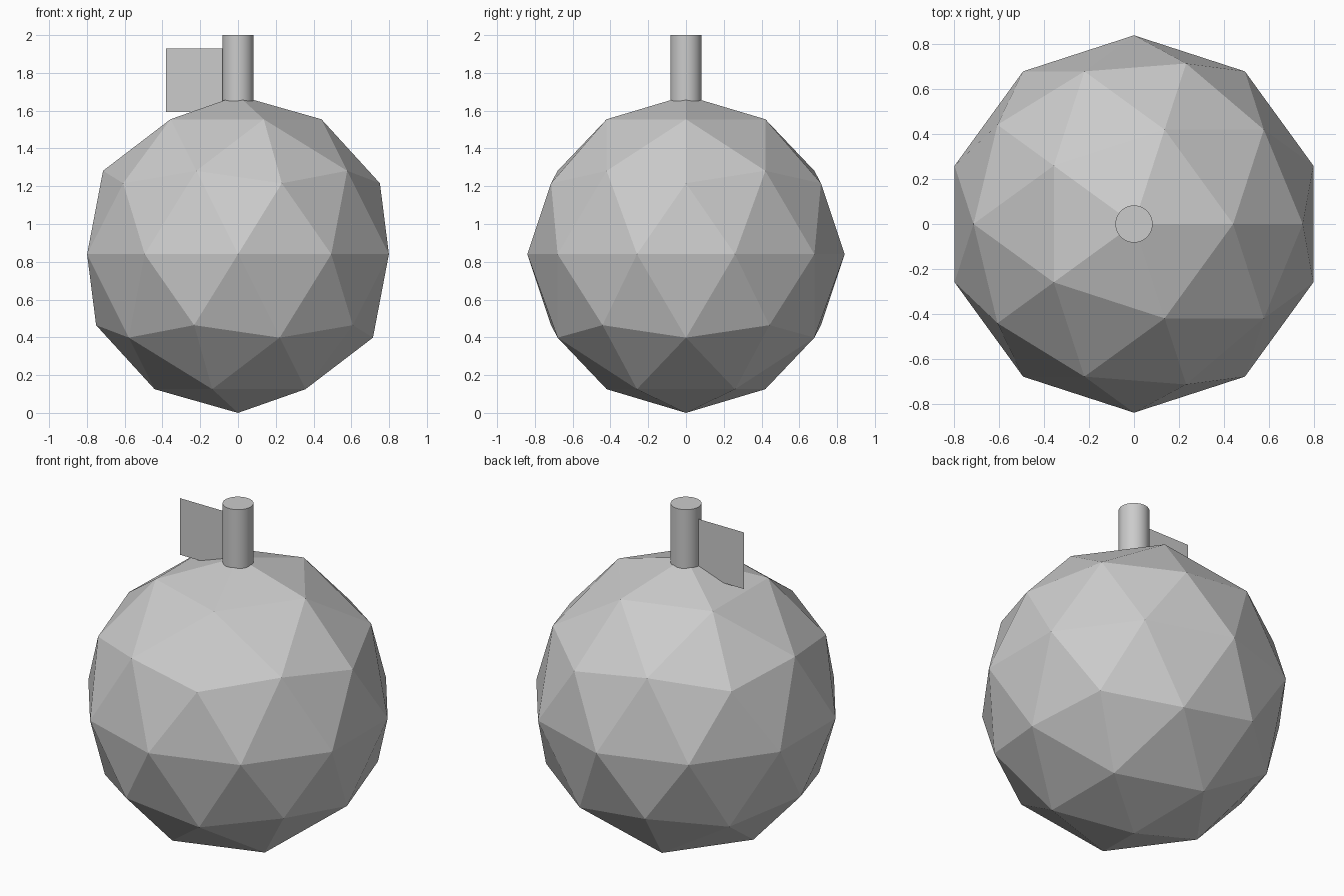
import bpy
from math import radians

if "Cube" in bpy.data.objects:
    bpy.data.objects.remove(bpy.data.objects["Cube"])

R = 0.84

# Faceted round body
bpy.ops.mesh.primitive_ico_sphere_add(subdivisions=2, radius=R, location=(0, 0, R))
bpy.context.object.name = "body"

# Stem, sunk slightly into the body
top, bottom = 2.0, 1.6
bpy.ops.mesh.primitive_cylinder_add(vertices=32, radius=0.083, depth=top - bottom,
                                    location=(0, 0, (top + bottom) / 2))
stem = bpy.context.object
stem.name = "stem"
bpy.ops.object.shade_smooth_by_angle(angle=radians(30))

# Flat square leaf, standing upright to the left of the stem
bpy.ops.mesh.primitive_plane_add(size=0.335, location=(-0.2125, 0, 1.7605),
                                 rotation=(radians(90), 0, 0))
bpy.context.object.name = "leaf"
